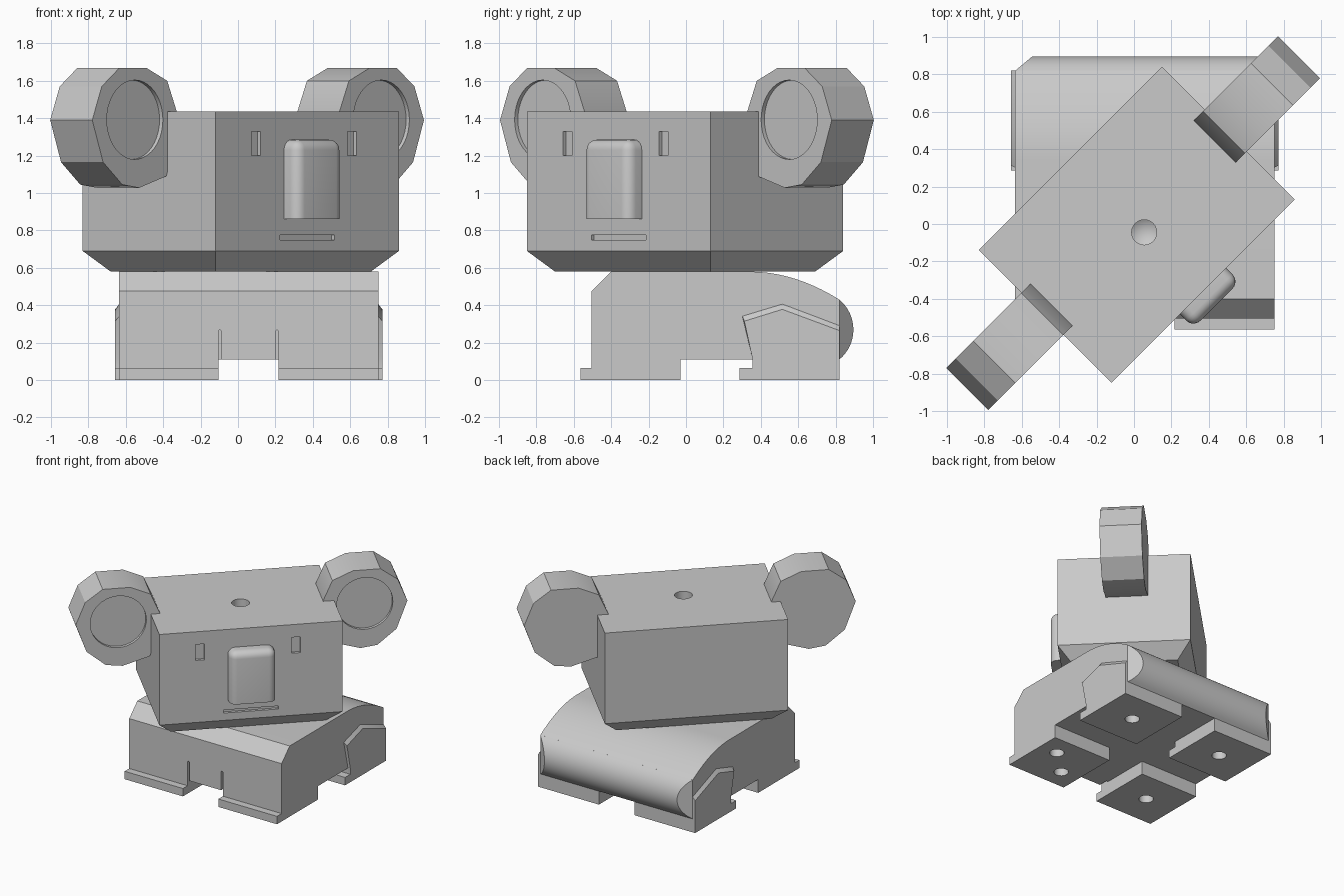
import bpy, bmesh, math
from mathutils import Matrix

if "Cube" in bpy.data.objects:
    bpy.data.objects.remove(bpy.data.objects["Cube"])

grey = bpy.data.materials.new("light grey")
grey.diffuse_color = (0.59, 0.59, 0.59, 1)
grey.use_nodes = True
grey.node_tree.nodes["Principled BSDF"].inputs["Base Color"].default_value = grey.diffuse_color
TURN = Matrix.Rotation(math.radians(45), 4, 'Z')


def finish(name, bm):
    bmesh.ops.recalc_face_normals(bm, faces=bm.faces[:])
    me = bpy.data.meshes.new(name)
    bm.to_mesh(me)
    bm.free()
    me.materials.append(grey)
    ob = bpy.data.objects.new(name, me)
    bpy.context.collection.objects.link(ob)
    return ob


def prism(name, pts, lo, hi, axis, pts_hi=None):
    """Extrude a 2D outline along an axis, optionally to a second outline."""
    place = {'x': lambda p, h: (h, p[0], p[1]),
             'y': lambda p, h: (p[0], h, p[1]),
             'z': lambda p, h: (p[0], p[1], h)}[axis]
    bm = bmesh.new()
    a = [bm.verts.new(place(p, lo)) for p in pts]
    b = [bm.verts.new(place(p, hi)) for p in (pts_hi or pts)]
    bm.faces.new(a)
    bm.faces.new(b[::-1])
    for i in range(len(a)):
        j = (i + 1) % len(a)
        bm.faces.new((a[i], a[j], b[j], b[i]))
    return finish(name, bm)


def rect(x0, x1, y0, y1):
    return [(x0, y0), (x1, y0), (x1, y1), (x0, y1)]


def circle(cx, cy, r, n=32):
    return [(cx + r * math.cos(2 * math.pi * i / n),
             cy + r * math.sin(2 * math.pi * i / n)) for i in range(n)]


def drill(x, y, z, depth, r):
    """Blind hole cutter with a conical tip; negative depth drills downward."""
    bm = bmesh.new()
    ring = [[bm.verts.new((px, py, h)) for px, py in circle(x, y, r, 24)]
            for h in (z - depth * 0.3, z + depth)]
    tip = bm.verts.new((x, y, z + depth * 1.4))
    bm.faces.new(ring[0])
    for i in range(24):
        j = (i + 1) % 24
        bm.faces.new((ring[0][i], ring[0][j], ring[1][j], ring[1][i]))
        bm.faces.new((ring[1][i], ring[1][j], tip))
    return finish("drill_cutter", bm)


def cut(ob, cutters):
    for c in cutters:
        m = ob.modifiers.new("cut", 'BOOLEAN')
        m.operation, m.solver, m.object = 'DIFFERENCE', 'EXACT', c
    dg = bpy.context.evaluated_depsgraph_get()
    me = bpy.data.meshes.new_from_object(ob.evaluated_get(dg))
    ob.modifiers.clear()
    ob.data = me
    for c in cutters:
        bpy.data.objects.remove(c)


# ---- body: side profile (y, z) extruded across x, feet cut from it
X0, X1 = -0.635, 0.75
side = [(-0.565, 0), (-0.565, 0.065), (-0.505, 0.065), (-0.505, 0.475), (-0.40, 0.58), (0.34, 0.58)]
side += [(0.34 + 0.48 * t / 10, 0.58 - 0.15 * (t / 10) ** 2) for t in range(1, 11)]
side += [(0.82, 0)]
body = prism("body", side, X0, X1, 'x')
# gap between left and right feet, and stepped gap between front and back feet
cutters = [prism("gap_cutter", rect(-0.105, 0.217, -0.1, 0.11), -1, 1, 'y'),
           prism("step_cutter", [(-0.03, -0.1), (0.287, -0.1), (0.287, 0.065), (0.355, 0.065),
                                 (0.355, 0.11), (-0.03, 0.11)], -1, 1, 'x')]
# thin slots up the front beside the gap
for x in (-0.105, 0.20):
    cutters.append(prism("slot_cutter", [(x, 0.05), (x + 0.017, 0.05), (x + 0.017, 0.262),
                                         (x + 0.0085, 0.27), (x, 0.262)], -0.8, -0.43, 'y'))
# holes under the feet
for x, y in ((0.59, -0.20), (0.38, -0.40), (-0.37, -0.30), (0.483, 0.555), (-0.37, 0.555)):
    cutters.append(drill(x, y, 0, 0.08, 0.055))
cut(body, cutters)

# ---- rounded rump on the back, with slanted ends
bm = bmesh.new()
ends = []
for x, s in ((X0, 1), (X1, -1)):
    row = []
    for i in range(17):
        a = math.radians(50.3) * (1 - i / 8)
        y, z = 0.687 + 0.208 * math.cos(a), 0.27 + 0.208 * math.sin(a)
        row.append(bm.verts.new((x + s * 1.2 * max(0, y - 0.82), y, z)))
    ends.append(row)
    bm.faces.new(row)
for i in range(16):
    bm.faces.new((ends[0][i], ends[0][i + 1], ends[1][i + 1], ends[1][i]))
bm.faces.new((ends[0][0], ends[0][-1], ends[1][-1], ends[1][0]))
rump = finish("rump", bm)

# ---- thigh plates on both sides, chamfered along the top
foot = [(0.82, 0), (0.287, 0), (0.287, 0.065), (0.355, 0.065), (0.355, 0.115)]
inner = [(0.30, 0.345), (0.515, 0.41), (0.82, 0.295)] + foot
outer = [(0.312, 0.315), (0.515, 0.378), (0.82, 0.265)] + foot
thighs = [prism("right_thigh", inner, X1 - 0.003, 0.772, 'x', outer),
          prism("left_thigh", inner, X0 + 0.003, -0.657, 'x', outer)]

# ---- head: built straight, then turned 45 degrees
U0, U1, V0, V1, D = -0.686, 0.70, -0.516, 0.488, 0.106
head = prism("head", rect(U0, U1, V0, V1), 0.69, 1.435, 'z')
bm = bmesh.new()
bm.from_mesh(head.data)
base = [f for f in bm.faces if f.normal.z < -0.9]
new = bmesh.ops.extrude_face_region(bm, geom=base)
bmesh.ops.delete(bm, geom=base, context='FACES_ONLY')
for v in [g for g in new["geom"] if isinstance(g, bmesh.types.BMVert)]:
    v.co.x += D if v.co.x < 0 else -D
    v.co.y += D if v.co.y < 0 else -D
    v.co.z = 0.58
bmesh.ops.recalc_face_normals(bm, faces=bm.faces[:])
bm.to_mesh(head.data)
bm.free()
# eyes, mouth and top hole
cut(head, [prism("eye_cutter", rect(a, a + 0.068, 1.20, 1.33), -0.6, V0 + 0.022, 'y')
           for a in (-0.414, 0.312)]
    + [prism("mouth_cutter", rect(-0.20, 0.214, 0.75, 0.775), -0.6, V0 + 0.022, 'y'),
       drill(0.007, -0.07, 1.435, -0.1, 0.067)])

# ---- nose: block with rounded sides and top
nose = prism("nose", rect(-0.168, 0.182, 0.86, 1.285), -0.617, V0 + 0.02, 'y')
bm = bmesh.new()
bm.from_mesh(nose.data)
edges = [e for e in bm.edges
         if not all(v.co.z < 0.9 for v in e.verts) and not all(v.co.y > -0.55 for v in e.verts)]
edges += [e for e in bm.edges if abs(e.verts[0].co.y - e.verts[1].co.y) > 0.05
          and e.verts[0].co.z > 1.2 and e not in edges]
bmesh.ops.bevel(bm, geom=edges, offset=0.055, segments=5, profile=0.5, affect='EDGES')
bm.to_mesh(nose.data)
bm.free()

# ---- ears: faceted discs with a shallow round recess in front
rim = [(0.322, 1.39), (0.25, 1.57), (0.118, 1.668), (-0.09, 1.668), (-0.245, 1.60),
       (-0.315, 1.44), (-0.315, 1.28), (-0.237, 1.09), (-0.033, 1.028), (0.095, 1.045),
       (0.24, 1.165)]
ears = []
for label, s in (("right_ear", 1), ("left_ear", -1)):
    ear = prism(label, [(s * (0.932 + u), z) for u, z in rim], -0.152, 0.166, 'y')
    cut(ear, [prism("recess_cutter", circle(s * 0.932, 1.392, 0.212, 40), -0.3, -0.127, 'y')])
    ears.append(ear)

for ob in [head, nose] + ears:
    ob.data.transform(TURN)

# ---- smooth the round areas, keep the edges sharp
bpy.ops.object.select_all(action='DESELECT')
for ob in [body, rump, head, nose] + thighs + ears:
    ob.select_set(True)
bpy.context.view_layer.objects.active = body
bpy.ops.object.shade_smooth_by_angle(angle=math.radians(30))
